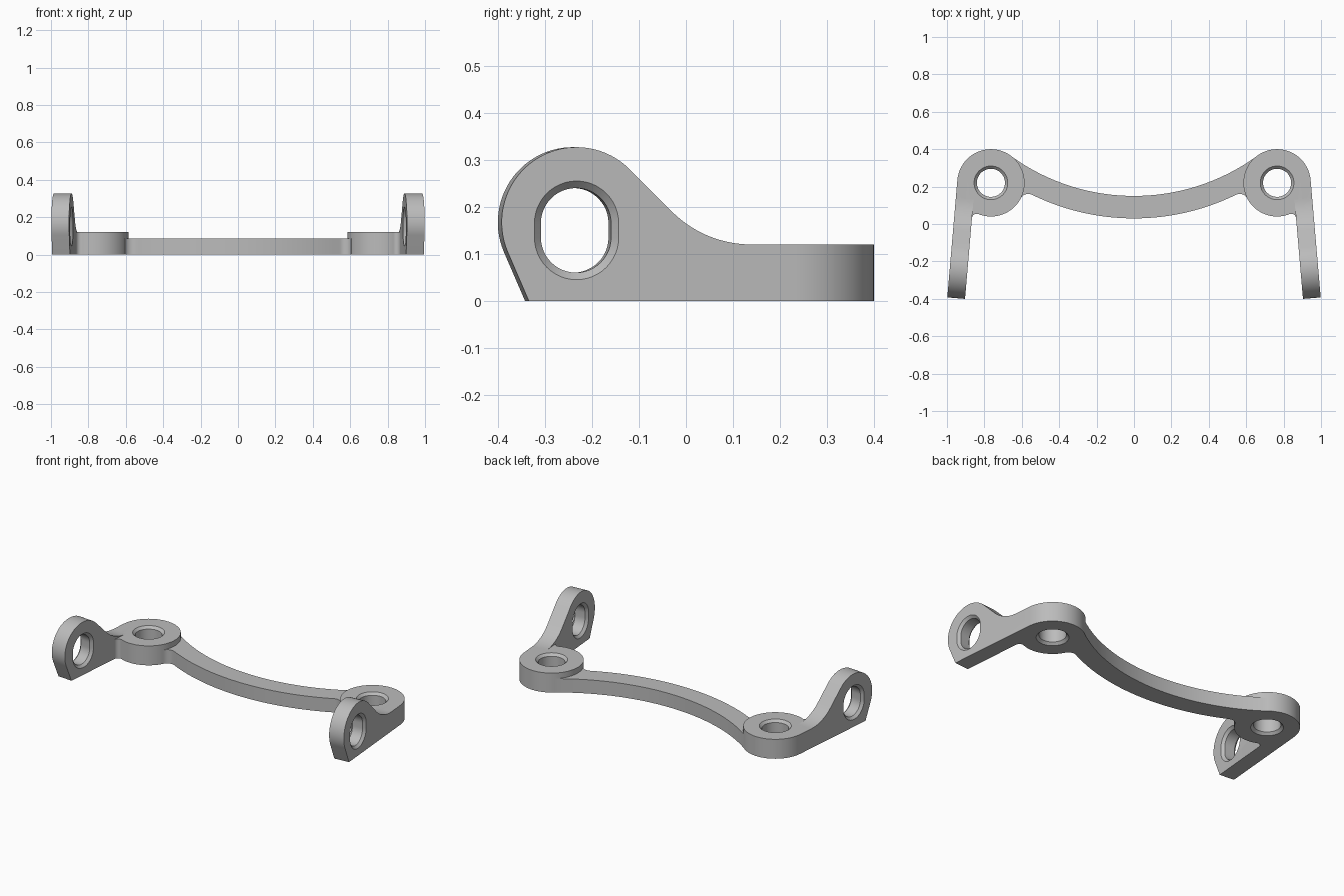
import bpy, bmesh
from math import sin, cos, pi, atan2, acos, hypot, radians, sqrt

cube = bpy.data.objects.get("Cube")
if cube:
    bpy.data.objects.remove(cube, do_unlink=True)

BOSS = (0.765, 0.22)
BOSS_R, BOSS_H, BEAM_H = 0.18, 0.12, 0.085
ARC_Y, R_UP, R_LOW = 1.27, 1.12, 1.24      # beam arcs share a centre on x = 0
THICK = 0.095
TILT = radians(4.9)                        # lugs splay outward
C, S = cos(TILT), sin(TILT)

grey = bpy.data.materials.new("satin grey")
grey.use_nodes = True
grey.diffuse_color = (0.5, 0.5, 0.5, 1)
grey.node_tree.nodes["Principled BSDF"].inputs["Base Color"].default_value = (0.5, 0.5, 0.5, 1)


def loft(name, rings):
    """Closed solid through matching rings of 3D points."""
    bm = bmesh.new()
    loops = [[bm.verts.new(p) for p in ring] for ring in rings]
    n = len(loops[0])
    for a, b in zip(loops, loops[1:]):
        for i in range(n):
            j = (i + 1) % n
            bm.faces.new((a[i], a[j], b[j], b[i]))
    bm.faces.new(loops[0][::-1])
    bm.faces.new(loops[-1])
    bmesh.ops.recalc_face_normals(bm, faces=bm.faces)
    mesh = bpy.data.meshes.new(name)
    bm.to_mesh(mesh)
    bm.free()
    mesh.materials.append(grey)
    obj = bpy.data.objects.new(name, mesh)
    bpy.context.collection.objects.link(obj)
    return obj


def prism(name, outline, z0, z1):
    return loft(name, [[(x, y, z) for x, y in outline] for z in (z0, z1)])


def lathe(name, profile, n=72):
    """Turned solid on the boss axis, from (radius, height) pairs."""
    return loft(name, [[(BOSS[0] + r * cos(TILT + 2 * pi * i / n),
                         BOSS[1] + r * sin(TILT + 2 * pi * i / n), z)
                        for i in range(n)] for r, z in profile])


def combine(target, tool, operation):
    mod = target.modifiers.new("combine", 'BOOLEAN')
    mod.operation, mod.solver, mod.object = operation, 'EXACT', tool
    bake(target)
    bpy.data.objects.remove(tool, do_unlink=True)


def bake(obj):
    deps = bpy.context.evaluated_depsgraph_get()
    mesh = bpy.data.meshes.new_from_object(obj.evaluated_get(deps))
    obj.modifiers.clear()
    obj.data = mesh


def arc(c, r, a0, a1, n):
    return [(c[0] + r * cos(a0 + (a1 - a0) * i / n),
             c[1] + r * sin(a0 + (a1 - a0) * i / n)) for i in range(n + 1)]


def arc_between(c, p, q, n):
    """Shorter arc about c from p to q."""
    a = atan2(p[1] - c[1], p[0] - c[0])
    b = atan2(q[1] - c[1], q[0] - c[0])
    b = a + (b - a + pi) % (2 * pi) - pi
    return arc(c, hypot(p[0] - c[0], p[1] - c[1]), a, b, n)


def toward(c, p, r):
    d = hypot(p[0] - c[0], p[1] - c[1])
    return (c[0] + (p[0] - c[0]) * r / d, c[1] + (p[1] - c[1]) * r / d)


def crossing(ra, rb, side):
    """Crossing of circles about the beam arc centre and the boss."""
    dx, dy = BOSS[0], BOSS[1] - ARC_Y
    d = hypot(dx, dy)
    a = (ra * ra - rb * rb + d * d) / (2 * d)
    h = side * sqrt(ra * ra - a * a)
    return ((a * dx - h * dy) / d, ARC_Y + (a * dy + h * dx) / d)


def local(u, v):
    """Lug coordinates: u forward along the lug, v outward."""
    return (BOSS[0] + u * S + v * C, BOSS[1] - u * C + v * S)


# Half beam outline with blends into the boss
mid = (0, ARC_Y)
f_up, f_low = 0.2, 0.045
c_up = max((crossing(R_UP - f_up, BOSS_R + f_up, s) for s in (1, -1)), key=lambda p: p[1])
c_low = min((crossing(R_LOW + f_low, BOSS_R + f_low, s) for s in (1, -1)), key=lambda p: p[0])
up_arc, up_boss = toward(mid, c_up, R_UP), toward(BOSS, c_up, BOSS_R)
low_arc, low_boss = toward(mid, c_low, R_LOW), toward(BOSS, c_low, BOSS_R)
outline = arc_between(mid, (0, ARC_Y - R_UP), up_arc, 24)
outline += arc_between(c_up, up_arc, up_boss, 10)[1:]
outline += [BOSS]
outline += arc_between(c_low, low_boss, low_arc, 10)
outline += arc_between(mid, low_arc, (0, ARC_Y - R_LOW), 24)[1:]

body = prism("bracket", outline, 0, BEAM_H)

# Curved step from beam up to boss, kept inside the beam outline
f = BOSS_H - BEAM_H
step = lathe("step", [(BOSS_R + f, 0.02)] + [
    (BOSS_R + f - f * sin(a * pi / 12), BOSS_H - f * cos(a * pi / 12)) for a in range(7)])
combine(step, prism("step_limit", outline, 0, 0.2), 'INTERSECT')
combine(body, step, 'UNION')

# Round boss
combine(body, lathe("boss", [(BOSS_R, 0), (BOSS_R, BOSS_H)]), 'UNION')

# Upright lug: rounded head sweeping down to boss height
head, head_r, foot, sweep = (0.47, 0.167), 0.16, 0.572, 0.24
du, dz = foot - head[0], -head[1]
start = atan2(dz, du) + acos(head_r / hypot(du, dz))
side = [(0, 0), (foot, 0)] + arc(head, head_r, start, radians(135), 36)
side += arc((0.097, BOSS_H + sweep), sweep, radians(-45), radians(-90), 14)
side += [(0, BOSS_H)]
inner = BOSS_R - THICK
combine(body, loft("lug", [[(*local(u, v), z) for u, z in side]
                           for v in (inner, BOSS_R)]), 'UNION')

# Small blend between boss and inner lug face
f = 0.025
c = (sqrt((BOSS_R + f) ** 2 - (inner - f) ** 2), inner - f)
blend = [(0, 0)] + arc_between(c, toward((0, 0), c, BOSS_R), (c[0], inner), 8)
blend += [(c[0], inner + 0.04), (0, inner + 0.04)]
combine(body, prism("blend", [local(*p) for p in blend], 0, BOSS_H), 'UNION')

# Chamfered vertical hole
e, bore, rim = 0.015, 0.075, 0.09
combine(body, lathe("hole", [(rim + e, -e), (bore, e), (bore, BOSS_H - e),
                             (rim + e, BOSS_H + e)]), 'DIFFERENCE')


# Chamfered slot through the lug
def slot(r, v):
    pts = arc((0.47, 0.165), r, 0, pi, 24) + arc((0.47, 0.135), r, pi, 2 * pi, 24)
    return [(*local(u, v), z) for u, z in pts]


combine(body, loft("slot", [slot(rim + e, inner - e), slot(bore, inner + e),
                            slot(bore, BOSS_R - e), slot(rim + e, BOSS_R + e)]), 'DIFFERENCE')

# Open the middle section and mirror
bm = bmesh.new()
bm.from_mesh(body.data)
bmesh.ops.remove_doubles(bm, verts=bm.verts, dist=0.0001)
bmesh.ops.delete(bm, geom=[f for f in bm.faces if all(abs(v.co.x) < 0.0005 for v in f.verts)],
                 context='FACES')
bm.to_mesh(body.data)
bm.free()
body.modifiers.new("mirror", 'MIRROR').use_axis[0] = True
bake(body)
body.data.materials.clear()
body.data.materials.append(grey)

bpy.ops.object.select_all(action='DESELECT')
body.select_set(True)
bpy.context.view_layer.objects.active = body
bpy.ops.object.shade_smooth_by_angle(angle=radians(30))
